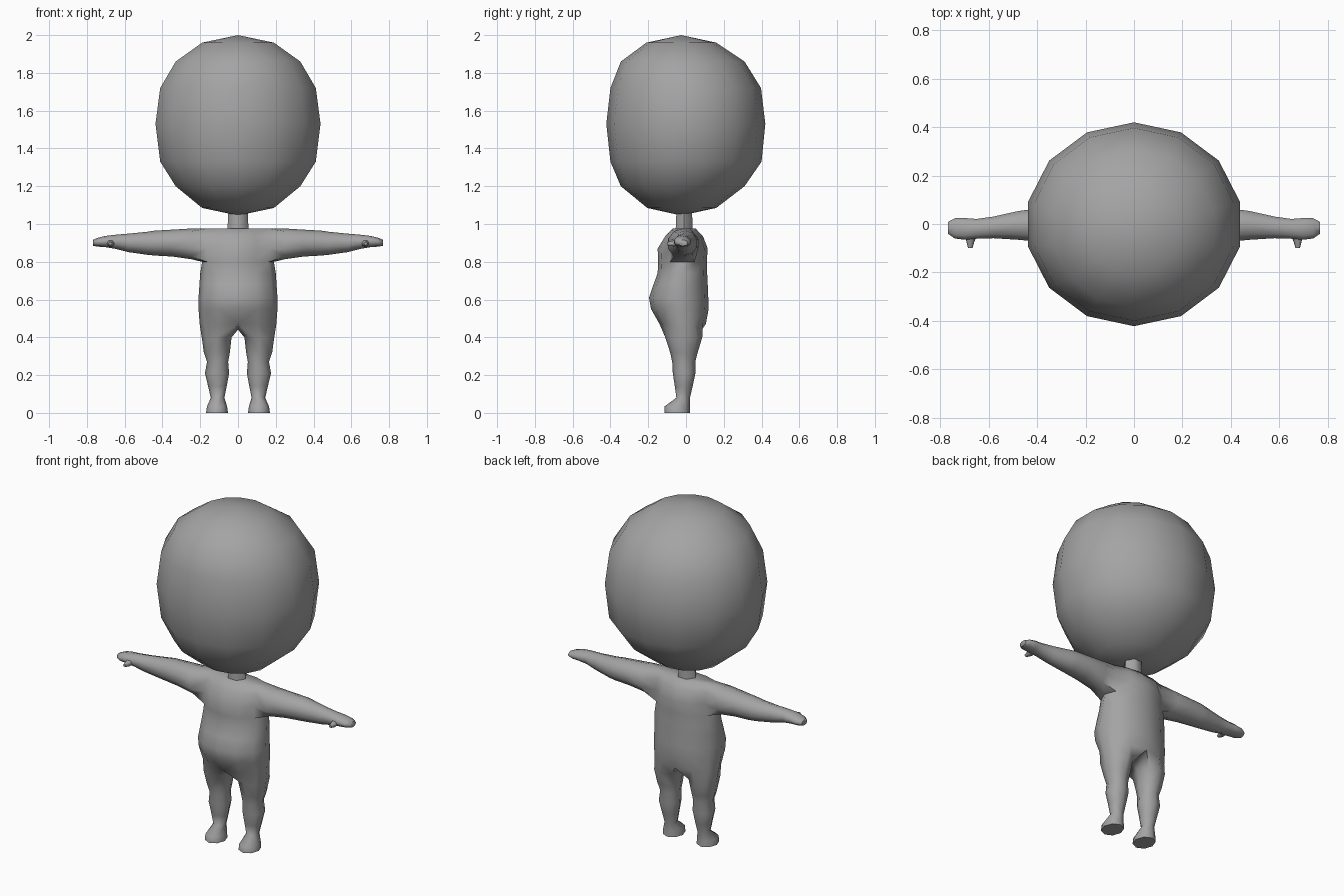
import bpy, bmesh, math

if "Cube" in bpy.data.objects:
    bpy.data.objects.remove(bpy.data.objects["Cube"])

grey = bpy.data.materials.new("grey")
grey.diffuse_color = (0.37, 0.37, 0.37, 1)
grey.use_nodes = True
grey.node_tree.nodes["Principled BSDF"].inputs["Base Color"].default_value = grey.diffuse_color


def finish(name, bm, mirror=False):
    """Turn a bmesh into a smooth grey object, optionally mirrored across x."""
    bmesh.ops.recalc_face_normals(bm, faces=bm.faces)
    mesh = bpy.data.meshes.new(name)
    bm.to_mesh(mesh)
    bm.free()
    mesh.materials.append(grey)
    ob = bpy.data.objects.new(name, mesh)
    bpy.context.collection.objects.link(ob)
    if mirror:
        mod = ob.modifiers.new("mirror", 'MIRROR')
        mod.use_clip = True
        mod.merge_threshold = 0.0005
    bpy.ops.object.select_all(action='DESELECT')
    bpy.context.view_layer.objects.active = ob
    ob.select_set(True)
    bpy.ops.object.shade_smooth_by_angle(angle=math.radians(60))
    return ob


def bridge(bm, a, b):
    """Quads between two closed rings of equal length."""
    n = len(a)
    for i in range(n):
        bm.faces.new((a[i], a[(i + 1) % n], b[(i + 1) % n], b[i]))


def extend(bm, ring, sections):
    """Continue a ring through a list of point rings and cap the end."""
    for pts in sections:
        new = [bm.verts.new(p) for p in pts]
        bridge(bm, ring, new)
        ring = new
    bm.faces.new(ring)


# Head: 14-sided rounded ball, (z, half width, front y, back y)
HEAD = [(1.96, .19, -.21, .16), (1.86, .33, -.345, .31), (1.72, .412, -.40, .397),
        (1.53, .437, -.422, .42), (1.33, .412, -.40, .40), (1.2, .33, -.345, .31),
        (1.085, .19, -.205, .16)]
bm = bmesh.new()
rings = []
for z, w, yf, yb in HEAD:
    ring = []
    for i in range(14):
        t = math.tau * i / 14
        ring.append(bm.verts.new((w / .975 * math.sin(t),
                                  (yf + yb) / 2 - (yb - yf) / 2 * math.cos(t), z)))
    rings.append(ring)
for a, b in zip(rings, rings[1:]):
    bridge(bm, a, b)
for z, ring in ((2.0, rings[0]), (1.045, rings[-1])):
    pole = bm.verts.new((0, -.025, z))
    for i in range(14):
        bm.faces.new((ring[i], ring[(i + 1) % 14], pole))
finish("head", bm)

# Neck: short six-sided stub
bm = bmesh.new()
base = [bm.verts.new((.056 * math.cos(math.tau * i / 6),
                      -.01 + .052 * math.sin(math.tau * i / 6), .965)) for i in range(6)]
bm.faces.new(base)
extend(bm, base, [[(v.co.x * .9, v.co.y * .9, 1.09) for v in base]])
finish("neck", bm)

# Body half: torso rows (z, half width, front y, back y), seven columns front to back
TORSO = [(.47, .203, -.14, .105), (.55, .209, -.185, .12), (.61, .209, -.196, .118),
         (.68, .204, -.172, .115), (.74, .20, -.15, .112), (.80, .19, -.148, .11),
         (.87, .188, -.15, .115), (.935, .188, -.11, .09), (.977, .185, -.07, .05)]
bm = bmesh.new()
rows = []
for z, w, yf, yb in TORSO:
    row = []
    for j in range(7):
        t = math.pi * j / 6
        x = w * math.sin(t) if 0 < j < 6 else 0
        row.append(bm.verts.new((x, (yf + yb) / 2 - (yb - yf) / 2 * math.cos(t), z)))
    rows.append(row)
for r in range(len(rows) - 1):
    for j in range(6):
        if r >= 5 and j in (2, 3):      # opening for the arm
            continue
        bm.faces.new((rows[r][j], rows[r][j + 1], rows[r + 1][j + 1], rows[r + 1][j]))
bm.faces.new(rows[-1])

# Arm and hand: (x, centre y, centre z, radius y, radius z)
ARM = [(.25, -.015, .895, .085, .081), (.35, -.01, .899, .075, .071),
       (.44, -.005, .899, .067, .066), (.48, -.006, .898, .062, .061),
       (.58, -.014, .900, .047, .049), (.65, -.02, .906, .043, .037),
       (.70, -.02, .907, .047, .030), (.74, -.018, .904, .044, .024),
       (.768, -.016, .900, .026, .016)]
hole = [rows[r][c] for r, c in ((5, 2), (5, 3), (5, 4), (6, 4), (7, 4),
                                (8, 4), (8, 3), (8, 2), (7, 2), (6, 2))]
angles = [math.radians(36 * (k - 1) - 90) for k in range(10)]
extend(bm, hole, [[(x, cy + ry * math.cos(a), cz + rz * math.sin(a)) for a in angles]
                  for x, cy, cz, ry, rz in ARM])

# Leg and foot: (z, centre x, centre y, radius x, radius y)
LEG = [(.40, .113, -.012, .079, .098), (.32, .112, -.011, .069, .073),
       (.27, .108, -.012, .056, .061), (.21, .111, -.010, .064, .060),
       (.14, .109, -.012, .049, .047), (.08, .108, -.015, .036, .036),
       (.035, .111, -.046, .053, .067), (0, .111, -.047, .058, .068)]
crotch = bm.verts.new((0, -.01, .44))
angles = [math.radians(45 * (j - 3)) for j in range(8)]
extend(bm, rows[0] + [crotch], [[(cx + rx * math.cos(a), cy + ry * math.sin(a), z)
                                 for a in angles] for z, cx, cy, rx, ry in LEG])
finish("body", bm, mirror=True)

# Thumbs: small tapered stubs pointing forward
bm = bmesh.new()
base = [bm.verts.new((.672 + .026 * math.cos(math.tau * i / 6), -.04,
                      .9 + .02 * math.sin(math.tau * i / 6))) for i in range(6)]
bm.faces.new(base)
extend(bm, base, [[(.676 + r * math.cos(math.tau * i / 6), y,
                    .896 + r * math.sin(math.tau * i / 6)) for i in range(6)]
                  for y, r in ((-.075, .016), (-.1, .009))])
finish("thumbs", bm, mirror=True)
